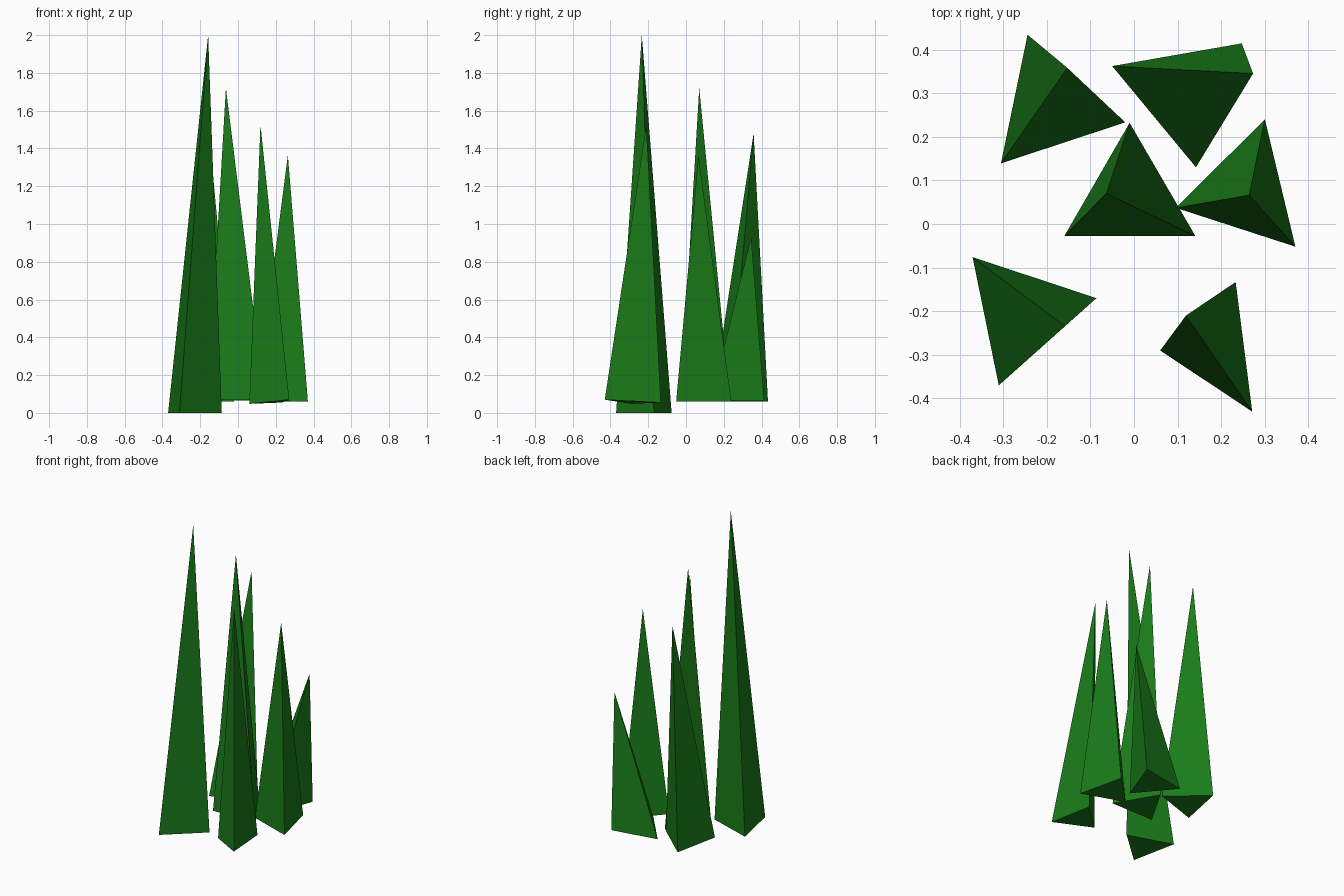
import bpy
import bmesh

if "Cube" in bpy.data.objects:
    bpy.data.objects.remove(bpy.data.objects["Cube"])

green = bpy.data.materials.new("grass_green")
green.diffuse_color = (0.01, 0.2, 0.01, 1)
green.use_nodes = True
green.node_tree.nodes["Principled BSDF"].inputs["Base Color"].default_value = green.diffuse_color


def blade(name, base, tip):
    """Closed three-sided spike from a base triangle to an offset tip."""
    bm = bmesh.new()
    verts = [bm.verts.new(p) for p in base]
    top = bm.verts.new(tip)
    bm.faces.new(verts)
    for i in range(3):
        bm.faces.new((verts[i], verts[(i + 1) % 3], top))
    bmesh.ops.recalc_face_normals(bm, faces=bm.faces)
    mesh = bpy.data.meshes.new(name)
    bm.to_mesh(mesh)
    bm.free()
    mesh.materials.append(green)
    bpy.context.collection.objects.link(bpy.data.objects.new(name, mesh))


# Tall blade at the front left
blade("tall_blade", [(-0.37, -0.076, 0), (-0.31, -0.37, 0), (-0.086, -0.17, 0)],
      (-0.158, -0.234, 2.0))
# Central blade
blade("centre_blade", [(-0.16, -0.028, 0.067), (0.141, -0.028, 0.067), (-0.01, 0.232, 0.067)],
      (-0.064, 0.07, 1.72))
# Back pair
blade("back_left_blade", [(-0.305, 0.139, 0.06), (-0.02, 0.233, 0.06), (-0.244, 0.434, 0.06)],
      (-0.153, 0.358, 1.48))
blade("back_right_blade", [(-0.05, 0.362, 0.065), (0.142, 0.13, 0.065), (0.247, 0.414, 0.065)],
      (0.273, 0.345, 0.93))
# Right side blade
blade("right_blade", [(0.096, 0.037, 0.065), (0.37, -0.052, 0.06), (0.3, 0.24, 0.06)],
      (0.264, 0.066, 1.365))
# Front right blade with a slightly tilted base
blade("front_right_blade", [(0.06, -0.29, 0.048), (0.271, -0.43, 0.07), (0.233, -0.133, 0.055)],
      (0.119, -0.21, 1.525))
